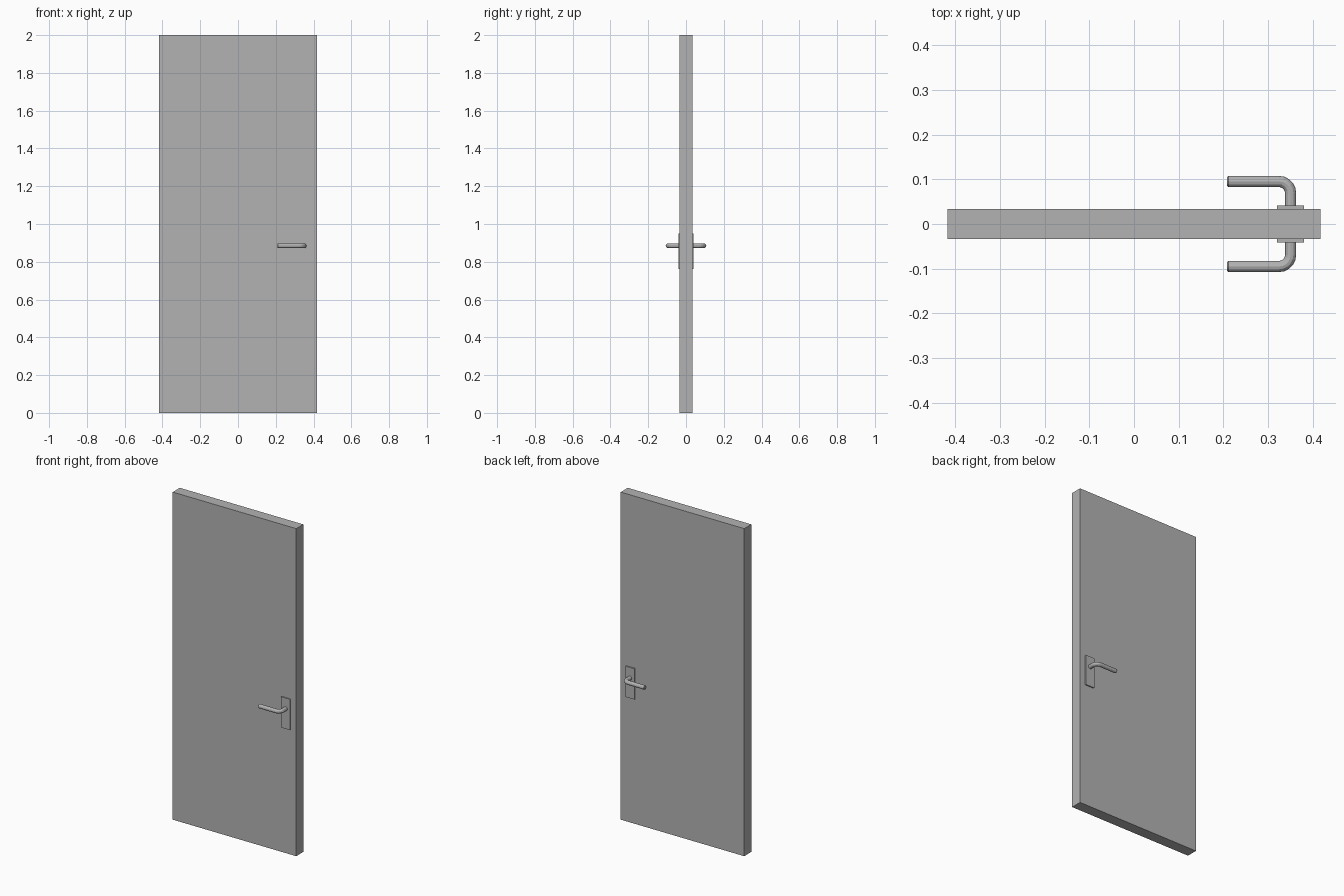
import bpy
import bmesh
import math
from mathutils import Vector

cube = bpy.data.objects.get("Cube")
if cube:
    bpy.data.objects.remove(cube, do_unlink=True)

# Single flat grey
grey = bpy.data.materials.new("plain grey")
grey.use_nodes = True
colour = (0.45, 0.45, 0.45, 1)
grey.diffuse_color = colour
grey.node_tree.nodes["Principled BSDF"].inputs["Base Color"].default_value = colour


def add_object(name, bm):
    bmesh.ops.recalc_face_normals(bm, faces=bm.faces)
    mesh = bpy.data.meshes.new(name)
    bm.to_mesh(mesh)
    bm.free()
    mesh.materials.append(grey)
    obj = bpy.data.objects.new(name, mesh)
    bpy.context.collection.objects.link(obj)
    return obj


def box(name, low, high):
    bm = bmesh.new()
    bmesh.ops.create_cube(bm, size=1)
    low, high = Vector(low), Vector(high)
    for v in bm.verts:
        v.co = (low + high) / 2 + v.co * (high - low)
    return add_object(name, bm)


def lever(name, side):
    """Bent round bar: stem out of the plate, elbow, grip with a chamfered tip."""
    radius, bend, sides, steps = 0.0125, 0.026, 12, 5
    stem_x, grip_y, tip_x, z = 0.35, 0.095, 0.208, 0.885
    # Each station: x, y, bar direction angle, radius
    stations = [(stem_x, 0.035, math.pi / 2, radius)]
    for i in range(steps + 1):
        a = math.pi / 2 * i / steps
        stations.append((stem_x - bend + bend * math.cos(a),
                         grip_y - bend + bend * math.sin(a),
                         a + math.pi / 2, radius))
    stations += [(tip_x + 0.003, grip_y, math.pi, radius),
                 (tip_x, grip_y, math.pi, radius * 0.75)]
    bm = bmesh.new()
    rings = []
    for x, y, angle, r in stations:
        across = Vector((math.sin(angle), -math.cos(angle), 0))
        ring = []
        for k in range(sides):
            t = math.tau * k / sides
            p = Vector((x, y, z)) + r * (across * math.cos(t) + Vector((0, 0, math.sin(t))))
            ring.append(bm.verts.new((p.x, p.y * side, p.z)))
        rings.append(ring)
    for a, b in zip(rings, rings[1:]):
        for k in range(sides):
            n = (k + 1) % sides
            bm.faces.new((a[k], a[n], b[n], b[k]))
    bm.faces.new(rings[0])
    bm.faces.new(rings[-1])
    return add_object(name, bm)


# Door slab
box("door_panel", (-0.417, -0.034, 0), (0.417, 0.034, 2))

# Matching plate and lever on each face
for label, side in (("front", -1), ("back", 1)):
    ys = sorted((side * 0.033, side * 0.041))
    box(label + "_handle_plate", (0.32, ys[0], 0.762), (0.38, ys[1], 0.95))
    lever(label + "_handle_lever", side)
